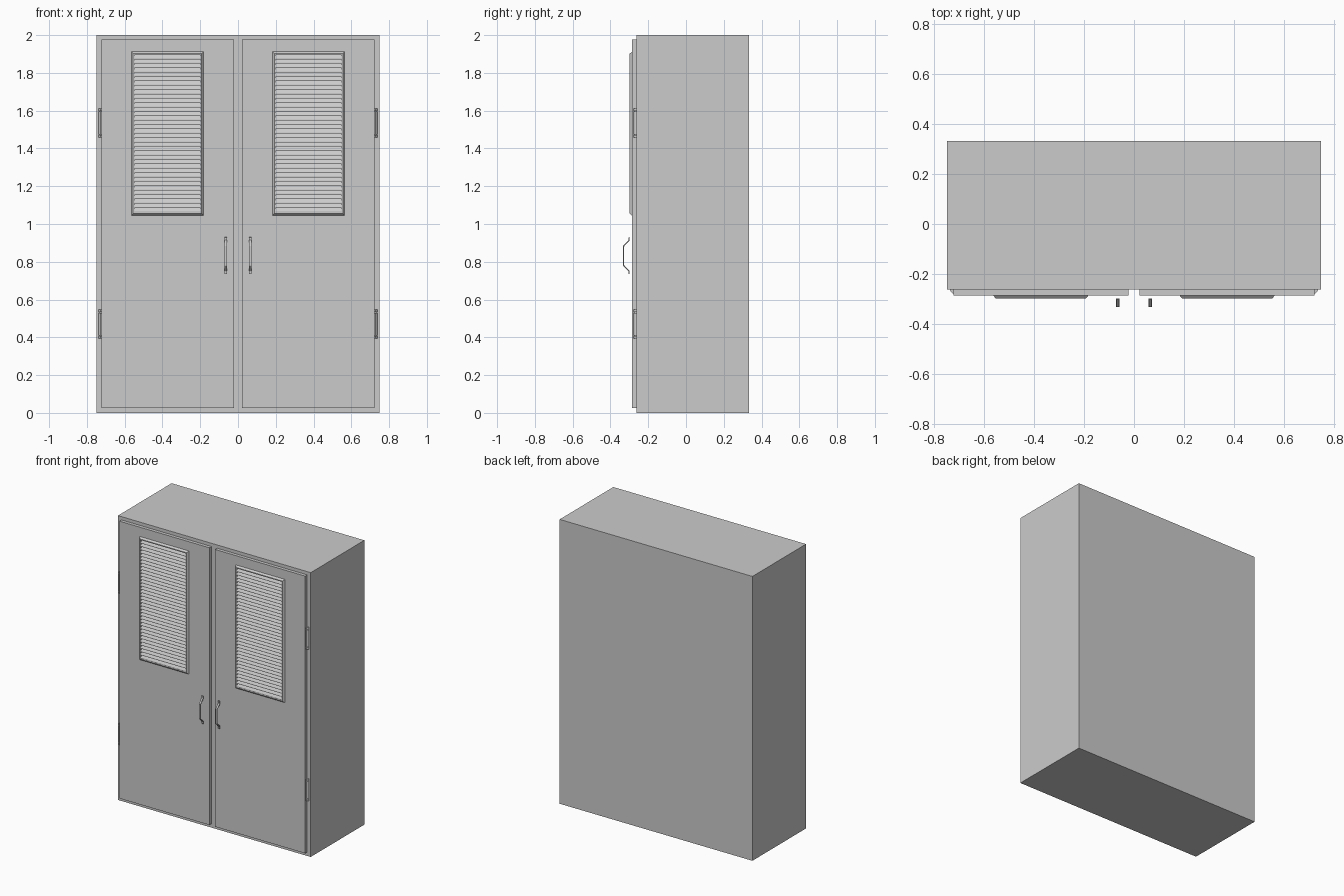
import bpy, bmesh
from mathutils import Vector

if "Cube" in bpy.data.objects:
    bpy.data.objects.remove(bpy.data.objects["Cube"])


def finish(name, bm):
    bmesh.ops.recalc_face_normals(bm, faces=bm.faces)
    me = bpy.data.meshes.new(name)
    bm.to_mesh(me)
    bm.free()
    ob = bpy.data.objects.new(name, me)
    bpy.context.collection.objects.link(ob)
    return ob


def box(name, x, y, z):
    bm = bmesh.new()
    bmesh.ops.create_cube(bm, size=1)
    for v in bm.verts:
        v.co = Vector([(a + b) / 2 + c * (b - a) for (a, b), c in zip((x, y, z), v.co)])
    return finish(name, bm)


def prism(name, profile, axis, lo, hi):
    """Extrude a closed 2D profile along x (points are y,z) or z (points are x,y)."""
    bm = bmesh.new()
    place = (lambda p, t: (t, *p)) if axis == 'x' else (lambda p, t: (*p, t))
    a = [bm.verts.new(place(p, lo)) for p in profile]
    b = [bm.verts.new(place(p, hi)) for p in profile]
    bm.faces.new(a)
    bm.faces.new(b)
    for i in range(len(a)):
        j = (i + 1) % len(a)
        bm.faces.new((a[i], a[j], b[j], b[i]))
    return finish(name, bm)


def mirror(ob):
    # Mirrored partner on the left door
    m = ob.modifiers.new("mirror", 'MIRROR')
    m.use_axis = (True, False, False)
    m.use_mirror_merge = False
    return ob


def vent_frame(name, x, z, w, back, front):
    """Rectangular frame with a sloping outer lip."""
    rings = [(0, back), (w * 0.6, front), (w, front), (w, back)]
    bm = bmesh.new()
    loops = []
    for d, y in rings:
        x0, x1, z0, z1 = x[0] + d, x[1] - d, z[0] + d, z[1] - d
        loops.append([bm.verts.new(c) for c in
                      ((x0, y, z0), (x1, y, z0), (x1, y, z1), (x0, y, z1))])
    for r in range(4):
        a, b = loops[r], loops[(r + 1) % 4]
        for i in range(4):
            j = (i + 1) % 4
            bm.faces.new((a[i], a[j], b[j], b[i]))
    return finish(name, bm)


BODY_Y, DOOR_Y, VENT_Y = -0.263, -0.286, -0.298

# Cabinet body
box("cabinet_body", (-0.75, 0.75), (BODY_Y, 0.333), (0, 2))

# Doors
mirror(box("doors", (0.022, 0.723), (DOOR_Y, BODY_Y), (0.027, 1.977)))

# Louvred vents: frame plus tilted slats
VX, VZ, RIM = (0.182, 0.565), (1.045, 1.912), 0.017
mirror(vent_frame("vent_frames", VX, VZ, RIM, DOOR_Y, VENT_Y))
COUNT = 36
pitch = (VZ[1] - VZ[0] - 2 * RIM) / COUNT
z0 = VZ[0] + RIM
slat = prism("vent_slats", [(DOOR_Y, z0 + pitch), (VENT_Y + 0.001, z0 + pitch * 0.25),
                            (VENT_Y + 0.001, z0), (DOOR_Y, z0 + pitch * 0.6)],
             'x', VX[0] + RIM, VX[1] - RIM)
arr = slat.modifiers.new("rows", 'ARRAY')
arr.count = COUNT
arr.use_relative_offset = False
arr.use_constant_offset = True
arr.constant_offset_displace = (0, 0, pitch)
mirror(slat)

# Pull handles: bent bar with flat mounting tabs
outer = [(-0.304, 0.735), (-0.304, 0.750), (-0.333, 0.778),
         (-0.333, 0.885), (-0.304, 0.915), (-0.304, 0.930)]
inner = [(-0.299, 0.930), (-0.299, 0.912), (-0.327, 0.882),
         (-0.327, 0.781), (-0.299, 0.753), (-0.299, 0.735)]
handle = prism("pull_handles", outer + inner, 'x', 0.058, 0.072)
bev = handle.modifiers.new("soft_edges", 'BEVEL')
bev.width = 0.0012
bev.segments = 1
mirror(handle)

# Hinges on the outer door edges, tapered toward the body
wedge = [(0.722, BODY_Y), (0.738, BODY_Y), (0.736, -0.269), (0.727, -0.278), (0.722, -0.278)]
for label, zc in (("lower", 0.47), ("upper", 1.535)):
    mirror(prism(label + "_hinges", wedge, 'z', zc - 0.06, zc + 0.06))
    for end, s in (("bottom", -1), ("top", 1)):
        a, b = sorted((zc + s * 0.063, zc + s * 0.077))
        mirror(prism(f"{label}_hinge_{end}_knuckles", wedge, 'z', a, b))
